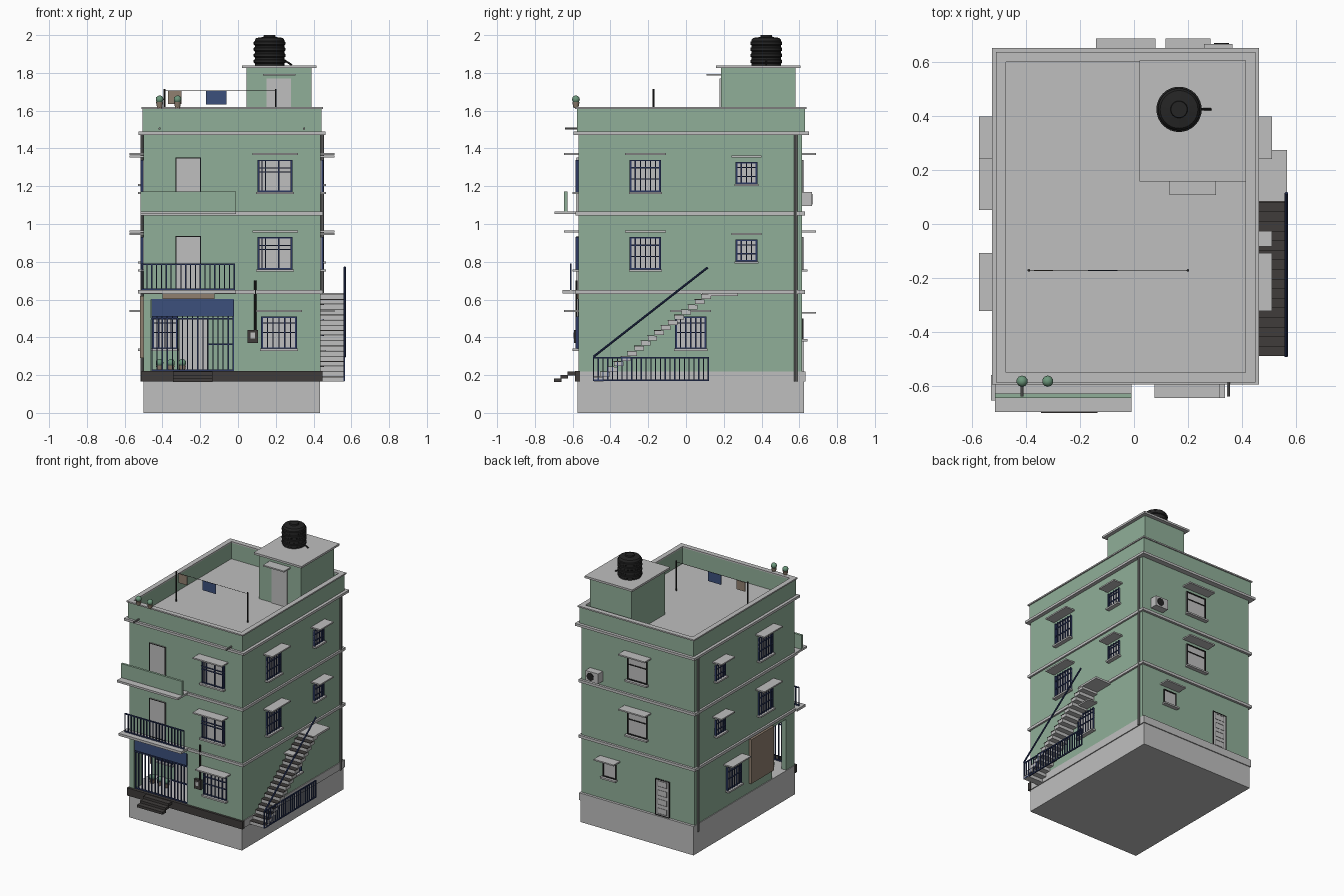
import bpy, bmesh, math
from mathutils import Matrix, Vector

if "Cube" in bpy.data.objects:
    bpy.data.objects.remove(bpy.data.objects["Cube"])


def material(name, *rgb):
    m = bpy.data.materials.new(name)
    m.use_nodes = True
    m.diffuse_color = (*rgb, 1)
    m.node_tree.nodes["Principled BSDF"].inputs["Base Color"].default_value = (*rgb, 1)
    return m


GREEN = material("green_paint", .28, .43, .315)
GRAY = material("pale_concrete", .52, .52, .52)
DARK = material("dark_stone", .05, .045, .043)
NAVY = material("navy_metal", .025, .04, .12)
BLUE = material("blue_cloth", .045, .08, .2)
BROWN = material("brown_wood", .28, .215, .16)
BLACK = material("black_plastic", .018, .018, .018)
PLANT = material("leaf_green", .15, .31, .2)
PIPE = material("gray_pipe", .22, .22, .22)


def finish(bm, name, mat, smooth=False):
    mesh = bpy.data.meshes.new(name)
    bmesh.ops.recalc_face_normals(bm, faces=bm.faces)
    bm.to_mesh(mesh)
    bm.free()
    ob = bpy.data.objects.new(name, mesh)
    bpy.context.collection.objects.link(ob)
    mesh.materials.append(mat)
    if smooth:
        bpy.ops.object.select_all(action='DESELECT')
        ob.select_set(True)
        bpy.context.view_layer.objects.active = ob
        bpy.ops.object.shade_smooth_by_angle(angle=math.radians(40))
    return ob


def boxes(name, mat, *items):
    """Each item is x0, x1, y0, y1, z0, z1."""
    bm = bmesh.new()
    for x0, x1, y0, y1, z0, z1 in items:
        size = Matrix.Diagonal((abs(x1 - x0), abs(y1 - y0), z1 - z0, 1))
        mid = Matrix.Translation(((x0 + x1) / 2, (y0 + y1) / 2, (z0 + z1) / 2))
        bmesh.ops.create_cube(bm, size=1, matrix=mid @ size)
    return finish(bm, name, mat)


def rod(name, mat, a, b, r=.005, sides=8):
    a, b = Vector(a), Vector(b)
    bm = bmesh.new()
    turn = (b - a).to_track_quat('Z', 'Y').to_matrix().to_4x4()
    bmesh.ops.create_cone(bm, cap_ends=True, segments=sides, radius1=r, radius2=r,
                          depth=(b - a).length, matrix=Matrix.Translation((a + b) / 2) @ turn)
    return finish(bm, name, mat, sides > 6)


def lathe(name, mat, x, y, profile, sides=32):
    bm = bmesh.new()
    vs = [bm.verts.new((x + r, y, z)) for r, z in profile]
    edges = [bm.edges.new(p) for p in zip(vs, vs[1:])]
    bmesh.ops.spin(bm, geom=vs + edges, cent=(x, y, 0), axis=(0, 0, 1),
                   angle=2 * math.pi, steps=sides)
    bmesh.ops.remove_doubles(bm, verts=bm.verts, dist=.0003)
    return finish(bm, name, mat, True)


def on_wall(side, u0, u1, d0, d1, z0, z1):
    """Box from a position along a wall and a distance out of it."""
    if side == "front":
        return u0, u1, -.57 - d1, -.57 - d0, z0, z1
    if side == "porch":
        return u0, u1, -.30 - d1, -.30 - d0, z0, z1
    if side == "back":
        return u0, u1, .613 + d0, .613 + d1, z0, z1
    if side == "left":
        return .437 + d0, .437 + d1, u0, u1, z0, z1
    return -.50 - d1, -.50 - d0, u0, u1, z0, z1


def frame(side, u0, u1, z0, z1, t, d):
    return [on_wall(side, a, b, 0, d, c, e) for a, b, c, e in (
        (u0, u0 + t, z0, z1), (u1 - t, u1, z0, z1), (u0, u1, z0, z0 + t), (u0, u1, z1 - t, z1))]


def window(side, mid, width, z0, z1, bars=(), rails=(), hood=.028):
    u0, u1, h = mid - width / 2, mid + width / 2, z1 - z0
    boxes(side + "_window_pane", GRAY, on_wall(side, u0, u1, 0, .004, z0, z1))
    boxes(side + "_window_frame", NAVY if bars else BLACK, *frame(side, u0, u1, z0, z1, .007, .01))
    if bars:
        grille = [on_wall(side, u0 + f * width - .003, u0 + f * width + .003, .01, .016, z0, z1) for f in bars]
        grille += [on_wall(side, u0, u1, .01, .016, z0 + f * h - .003, z0 + f * h + .003) for f in rails]
        boxes(side + "_window_grille", NAVY, *grille)
    boxes(side + "_window_sill", GRAY, on_wall(side, u0 - .008, u1 + .008, 0, .03, z0 - .012, z0))
    if hood:
        boxes(side + "_window_hood", GRAY,
              on_wall(side, u0 - hood, u1 + hood, 0, .075, z1 + .025, z1 + .035))


# Base, plinth and entrance steps
boxes("foundation", GRAY, (-.50, .435, -.575, .625, 0, .17))
boxes("plinth", GRAY, (-.505, .442, -.577, .632, .165, .22))
boxes("front_plinth", DARK, (-.51, .447, -.587, -.56, .165, .222))
boxes("entrance_steps", DARK, *[(-.345, -.135, -.70 + i * .036, -.66 + i * .036,
                                 .163 + i * .018, .182 + i * .018) for i in range(3)])

# Walls around the open porch, floor bands and cornice
boxes("ground_floor_walls", GREEN, (-.50, .437, -.30, .613, .2, .64), (-.02, .437, -.57, -.29, .2, .64),
      (-.50, -.46, -.57, -.47, .2, .64), (-.50, 0, -.57, -.29, .60, .64))
boxes("upper_walls", GREEN, (-.50, .437, -.57, .613, .64, 1.48))
boxes("floor_bands", GRAY, *[(-.515, .45, -.585, .63, z - .01, z + .01) for z in (.64, 1.055)])
boxes("roof_cornice", GRAY, (-.527, .464, -.596, .652, 1.472, 1.49))


def ring(x0, x1, y0, y1, t, z0, z1):
    return [(x0, x1, y0, y0 + t, z0, z1), (x0, x1, y1 - t, y1, z0, z1),
            (x0, x0 + t, y0, y1, z0, z1), (x1 - t, x1, y0, y1, z0, z1)]


boxes("roof_parapet", GREEN, *ring(-.505, .442, -.578, .63, .028, 1.48, 1.61))
boxes("parapet_cap", GRAY, *ring(-.512, .45, -.587, .638, .037, 1.61, 1.62))

# Windows
even = [i / 6 for i in range(7)]
few = [i / 4 for i in range(5)]
for z in (.76, 1.17):
    window("front", .197, .185, z, z + .17, (.04, .12, .22, .6, .95), (.62, .74))
    window("back", -.03, .165, z, z + .17)
    for side in ("left", "right"):
        window(side, -.215, .16, z, z + .17, even, (.4, .75))
        window(side, .32, .11, z + .042, z + .157, few, (.35, .75), .024)
window("front", .217, .185, .34, .51, even, (.5, .8))
window("left", .025, .16, .34, .51, even, (.5, .8))
window("right", .16, .16, .34, .51, even, (.5, .8))
window("back", .20, .11, .39, .50)
window("porch", -.387, .13, .34, .51, few, (.5, .8), 0)
for z in (.93, 1.34):
    # Middle bar of the bare rear windows
    boxes("rear_window_rail", BLACK, on_wall("back", -.11, .05, 0, .008, z - .06, z - .053))


# Doors
def door(name, side, u0, u1, z0, z1, panels=0):
    boxes(name, GRAY, on_wall(side, u0, u1, 0, .006, z0, z1))
    boxes(name + "_frame", BLACK, *frame(side, u0, u1, z0, z1, .005, .009))
    step = (z1 - z0) / max(panels, 1)
    for i in range(panels):
        boxes(name + "_panel", PIPE, *frame(side, u0 + .02, u1 - .02, z0 + i * step + .012,
                                            z0 + (i + 1) * step - .012, .003, .008))


door("lower_balcony_door", "front", -.33, -.197, .65, .937)
door("upper_balcony_door", "front", -.33, -.197, 1.065, 1.352)
door("rear_door", "back", -.295, -.18, .22, .49, 4)
door("porch_door", "porch", -.315, -.16, .22, .50)


# Balconies
def railing(name, along, a, b, fixed, z0, z1, count):
    def bar(u0, u1, low, high):
        across = (fixed - .004, fixed + .004)
        return (u0, u1, *across, low, high) if along == "x" else (*across, u0, u1, low, high)
    items = [bar(a, b, z0, z0 + .008), bar(a, b, z1 - .008, z1)]
    for i in range(count):
        u = a + (b - a) * i / (count - 1)
        items.append(bar(u - .003, u + .003, z0, z1))
    boxes(name, NAVY, *items)


boxes("lower_balcony_slab", GRAY, (-.53, -.01, -.655, -.56, .632, .65))
railing("lower_balcony_railing", "x", -.508, -.02, -.61, .65, .79, 20)
boxes("upper_balcony_slab", GRAY, (-.515, -.01, -.697, -.56, 1.052, 1.067))
boxes("upper_balcony_wall", GREEN, (-.515, -.01, -.645, -.628, 1.065, 1.172))

# Porch grille, blind, signboard and side panel
railing("porch_grille", "x", -.455, -.025, -.56, .222, .60, 17)
boxes("porch_grille_rails", NAVY, (-.16, -.02, -.565, -.555, .36, .368), (-.46, -.02, -.565, -.555, .495, .503))
boxes("porch_blind", BLUE, (-.458, -.025, -.572, -.562, .51, .602))
boxes("porch_signboard", BROWN, (-.40, -.125, -.58, -.565, .604, .632))
boxes("side_wood_panel", BROWN, (-.52, -.50, -.30, -.03, .29, .62))


def potted_plant(x, y, z):
    lathe("plant_pot", BROWN, x, y, [(0, z), (.013, z), (.019, z + .03), (0, z + .03)], 12)
    bm = bmesh.new()
    bmesh.ops.create_icosphere(bm, subdivisions=2, radius=.021,
                               matrix=Matrix.Translation((x, y, z + .045)))
    finish(bm, "plant_ball", PLANT, True)


for x in (-.415, -.355, -.295):
    potted_plant(x, -.42, .22)
for x in (-.415, -.32):
    potted_plant(x, -.583, 1.615)

# Outside stair with railings
n = 17
dy, dz = .605 / n, .465 / n
boxes("stair_blocks", GRAY, *[(.437, .565, -.487 + i * dy, -.487 + i * dy + .05,
                               .165 + i * dz, .165 + i * dz + .024) for i in range(n)])
boxes("stair_treads", DARK, *[(.437, .567, -.49 + i * dy, -.487 + (i + 1) * dy,
                               .188 + i * dz, .192 + i * dz) for i in range(n)])
boxes("stair_landing", GRAY, (.437, .567, .085, .275, .62, .635))
railing("stair_side_railing", "y", -.49, .118, .562, .168, .297, 25)
rod("stair_handrail", NAVY, (.565, -.49, .297), (.565, .115, .77), .006)

# Rain pipes, spouts, meter and cooling unit
for x in (.445, -.508):
    rod("rain_pipe", PIPE, (x, .58, .165), (x, .58, 1.475), .009)
for x in (-.415, .35):
    rod("roof_spout", PIPE, (x, -.56, 1.505), (x, -.64, 1.505), .006)
boxes("meter_box", DARK, on_wall("front", .05, .105, 0, .022, .37, .44))
boxes("meter_face", GRAY, on_wall("front", .066, .09, .02, .025, .395, .425))
rod("meter_conduit", BLACK, (.092, -.58, .44), (.092, -.58, .70), .006)
boxes("cooling_unit", GRAY, (.26, .365, .613, .668, 1.095, 1.17))
rod("cooling_fan", BLACK, (.325, .66, 1.132), (.325, .671, 1.132), .028, 20)

# Roof room
boxes("roof_room", GREEN, (.045, .39, .185, .58, 1.48, 1.83))
boxes("roof_room_slab", GRAY, (.02, .415, .158, .607, 1.825, 1.84))
boxes("roof_room_door", GRAY, (.152, .28, .178, .19, 1.49, 1.77))
boxes("roof_room_hood", GRAY, (.132, .305, .108, .19, 1.785, 1.795))

# Water tank with raised ribs
profile = [(0, 1.84), (.078, 1.84)]
for i in range(4):
    z = 1.85 + i * .032
    profile += [(.078, z), (.084, z + .004), (.084, z + .018), (.078, z + .022)]
profile += [(.078, 1.975), (.07, 1.985), (.032, 1.99), (.03, 2.0), (0, 2.0)]
lathe("water_tank", BLACK, .167, .425, profile)
rod("tank_pipe", BLACK, (.24, .425, 1.87), (.285, .425, 1.842), .005)

# Clothes line
for x in (-.39, .20):
    rod("line_post", BLACK, (x, -.172, 1.48), (x, -.172, 1.715), .005)
rod("clothes_line", BLACK, (-.39, -.172, 1.705), (.20, -.172, 1.705), .0015, 6)
boxes("brown_towel", BROWN, (-.37, -.30, -.174, -.170, 1.635, 1.703))
boxes("blue_towel", BLUE, (-.17, -.062, -.174, -.170, 1.633, 1.705))
